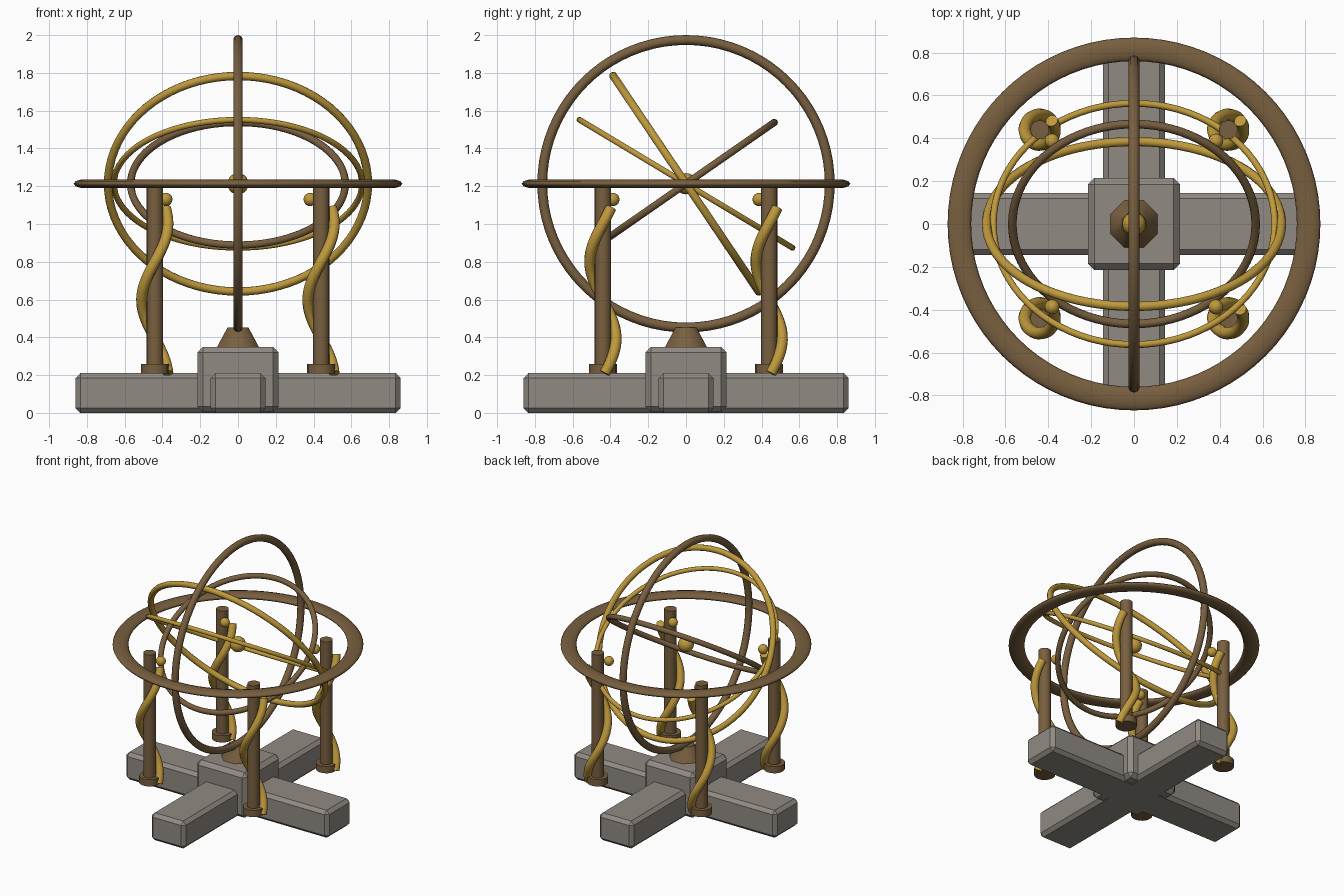
import bpy
import math
from math import radians, cos, sin

cube = bpy.data.objects.get("Cube")
if cube:
    bpy.data.objects.remove(cube, do_unlink=True)


def material(name, color):
    m = bpy.data.materials.new(name)
    m.use_nodes = True
    m.diffuse_color = (*color, 1)
    m.node_tree.nodes["Principled BSDF"].inputs["Base Color"].default_value = (*color, 1)
    return m


BRONZE = material("bronze", (0.19, 0.115, 0.05))
GOLD = material("gold", (0.52, 0.32, 0.045))
STONE = material("grey stone", (0.28, 0.255, 0.225))

CENTER = 1.213   # height of the ring centre
POST = 0.44      # post distance from the axes


def finish(name, mat, smooth=True):
    ob = bpy.context.object
    ob.name = name
    ob.data.materials.clear()
    ob.data.materials.append(mat)
    if smooth:
        bpy.ops.object.shade_smooth_by_angle(angle=radians(46))
    return ob


def ring(name, mat, major, minor, rot=(0, 0, 0), flat=1.0):
    bpy.ops.mesh.primitive_torus_add(
        location=(0, 0, CENTER), rotation=rot, major_radius=major,
        minor_radius=minor, major_segments=80, minor_segments=10)
    ob = finish(name, mat)
    ob.scale.z = flat
    return ob


def block(name, size, z0, z1, bevel):
    bpy.ops.mesh.primitive_cube_add(size=1, location=(0, 0, (z0 + z1) / 2))
    ob = finish(name, STONE, smooth=False)
    ob.dimensions = (size[0], size[1], z1 - z0)
    bpy.ops.object.transform_apply(location=False, rotation=False, scale=True)
    mod = ob.modifiers.new("edge bevel", "BEVEL")
    mod.width = bevel
    mod.segments = 1


def tapered(name, mat, x, y, z0, z1, r0, r1, sides=16, turn=0.0):
    bpy.ops.mesh.primitive_cone_add(
        vertices=sides, radius1=r0, radius2=r1, depth=z1 - z0,
        location=(x, y, (z0 + z1) / 2), rotation=(0, 0, turn))
    finish(name, mat)


def ball(name, mat, loc, r):
    bpy.ops.mesh.primitive_uv_sphere_add(segments=16, ring_count=10, radius=r, location=loc)
    finish(name, mat)


def vine(name, x, y):
    # Just over one turn of a round tube around a post
    z0, z1, steps = 0.21, 1.085, 40
    curve = bpy.data.curves.new(name, "CURVE")
    curve.dimensions = "3D"
    curve.bevel_depth = 0.029
    curve.bevel_resolution = 3
    curve.use_fill_caps = True
    line = curve.splines.new("POLY")
    line.points.add(steps)
    for i, p in enumerate(line.points):
        t = i / steps
        a = radians(8 + 389 * t)
        p.co = (x + 0.07 * cos(a), y + 0.07 * sin(a), z0 + (z1 - z0) * t, 1)
    ob = bpy.data.objects.new(name, curve)
    bpy.context.collection.objects.link(ob)
    bpy.ops.object.select_all(action="DESELECT")
    ob.select_set(True)
    bpy.context.view_layer.objects.active = ob
    bpy.ops.object.convert(target="MESH")
    finish(name, GOLD)


# Stone cross base, hub and pedestal
block("base_arm_x", (1.72, 0.29), 0, 0.21, 0.025)
block("base_arm_y", (0.29, 1.72), 0, 0.21, 0.025)
block("base_hub", (0.43, 0.43), 0.004, 0.35, 0.03)
tapered("pedestal", BRONZE, 0, 0, 0.345, 0.452, 0.122, 0.06, 8, math.pi / 8)

# Nested rings and the central globe
ring("horizon_ring", BRONZE, 0.815, 0.055, flat=0.42)
ring("meridian_ring", BRONZE, 0.761, 0.026, (0, radians(90), 0))
ring("steep_ring", GOLD, 0.688, 0.022, (radians(-56), 0, 0))
ring("shallow_ring", GOLD, 0.657, 0.016, (radians(-31), 0, 0))
ring("inner_ring", BRONZE, 0.568, 0.02, (radians(34.8), 0, 0))
ball("central_globe", GOLD, (0, 0, CENTER), 0.056)

# Four posts with collars, vines and beads
for sx, side in ((1, "left"), (-1, "right")):
    for sy, end in ((-1, "front"), (1, "back")):
        tag = f"{end}_{side}"
        x, y = sx * POST, sy * POST
        tapered("post_" + tag, BRONZE, x, y, 0.22, 1.2, 0.044, 0.044)
        tapered("post_collar_" + tag, BRONZE, x, y, 0.208, 0.26, 0.074, 0.074)
        vine("post_vine_" + tag, x, y)
        ball("post_bead_" + tag, GOLD, (x - sx * 0.058, y - sy * 0.053, 1.13), 0.035)
